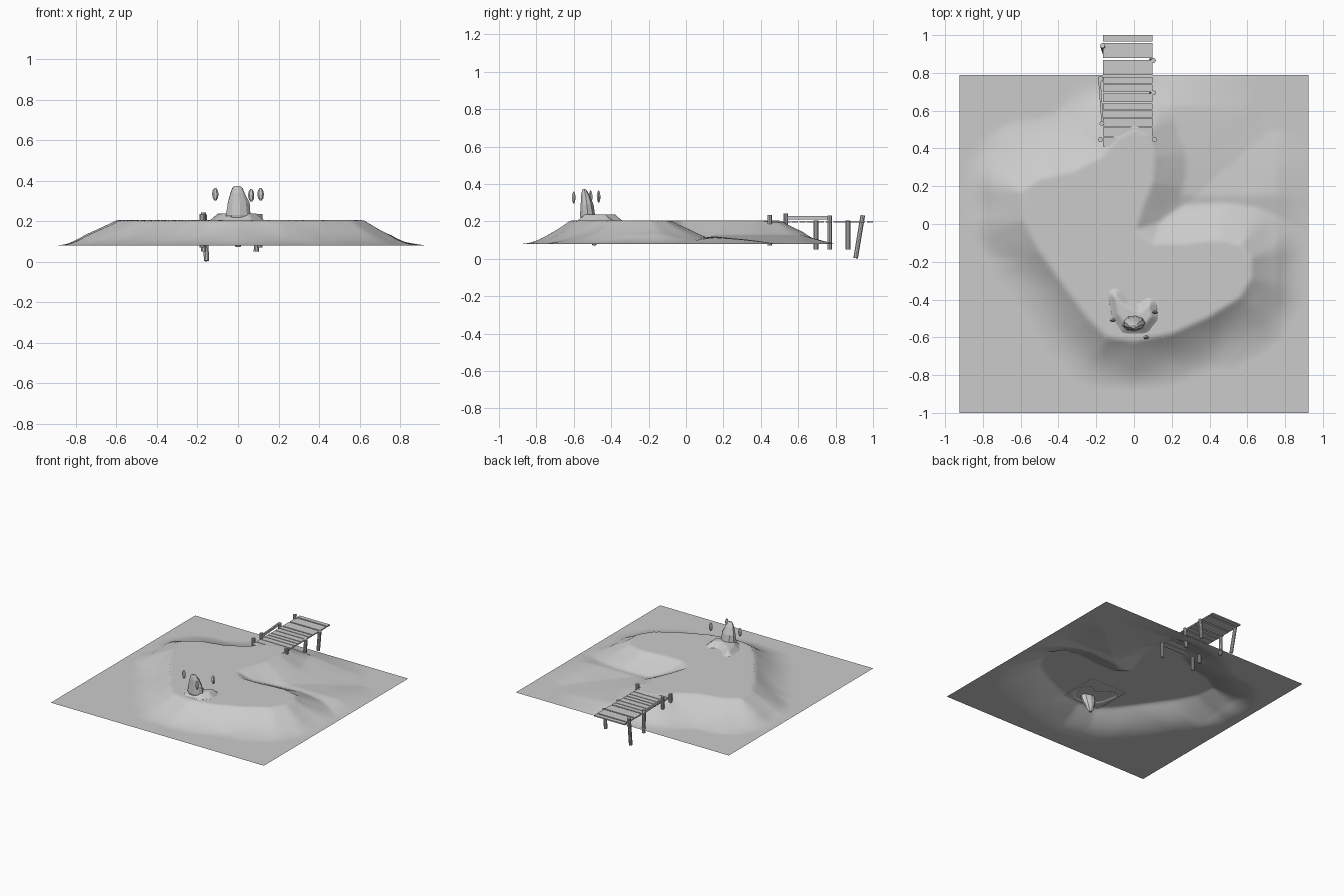
import bpy, math, random
from mathutils import Vector, noise

if "Cube" in bpy.data.objects:
    bpy.data.objects.remove(bpy.data.objects["Cube"])

random.seed(4)


def add_mesh(name, verts, faces, smooth=False):
    me = bpy.data.meshes.new(name)
    me.from_pydata(verts, [], faces)
    me.polygons.foreach_set("use_smooth", [smooth] * len(me.polygons))
    me.update()
    ob = bpy.data.objects.new(name, me)
    bpy.context.collection.objects.link(ob)
    return ob


def height_sheet(name, x0, x1, y0, y1, n, height):
    pts = []
    for j in range(n + 1):
        for i in range(n + 1):
            x, y = x0 + (x1 - x0) * i / n, y0 + (y1 - y0) * j / n
            pts.append((x, y, height(x, y)))
    w = n + 1
    faces = [(j * w + i, j * w + i + 1, (j + 1) * w + i + 1, (j + 1) * w + i)
             for j in range(n) for i in range(n)]
    return add_mesh(name, pts, faces, True)


def outside_distance(x, y, poly):
    """Distance to a polygon, zero inside it."""
    best, inside = 9.0, False
    for k, (ax, ay) in enumerate(poly):
        bx, by = poly[k - 1]
        dx, dy = bx - ax, by - ay
        t = max(0, min(1, ((x - ax) * dx + (y - ay) * dy) / (dx * dx + dy * dy)))
        best = min(best, math.hypot(x - ax - t * dx, y - ay - t * dy))
        if (ay > y) != (by > y) and x < ax + (y - ay) / dy * dx:
            inside = not inside
    return 0.0 if inside else best


def clamp(v):
    return max(0.0, min(1.0, v))


# Island: flat plateau with a bay on the right and flared banks
plateau = [(-.58, .02), (-.5, -.14), (-.36, -.34), (-.24, -.5), (-.14, -.6), (0, -.62),
           (.2, -.58), (.4, -.49), (.56, -.39), (.62, -.29), (.62, -.18), (.57, -.11),
           (.45, -.08), (.25, -.1), (.1, -.1), (.01, -.03), (.05, .1), (.1, .22),
           (.11, .36), (.07, .48), (0, .5), (-.08, .46), (-.17, .36), (-.32, .28),
           (-.5, .24), (-.6, .17)]


def island_height(x, y):
    d = outside_distance(x, y, plateau)
    if d == 0:
        return .205
    d *= 1 + .12 * noise.noise(Vector((x * 5, y * 5, 2)))
    south = clamp((-y + .02) / .2) * (1 - .6 * clamp((x - .45) / .2))
    g = (1 - clamp(d / (.33 - .06 * south))) ** (1.4 + .4 * south)
    # The bay floor keeps a long shallow slope outwards
    bay = clamp((x - .03) / .15) * clamp((y + .05) / .2)
    g = max(g, .5 * bay * clamp(1 - d / .65))
    edge = clamp(6 * min(.925 - abs(x), y + 1, .79 - y))
    return .08 + .125 * g * edge ** .8


height_sheet("island_ground", -.925, .925, -1, .79, 110, island_height)

# Small mound in front, its sheet tucked just under the plateau
mound = [(-.1, -.38), (-.05, -.43), (.03, -.47), (.08, -.43), (.09, -.49),
         (.05, -.54), (-.04, -.54), (-.08, -.48)]


def mound_height(x, y):
    t = clamp(outside_distance(x, y, mound) / .05)
    return .198 + .04 * (1 - t) ** 1.2


height_sheet("mound", -.16, .16, -.6, -.28, 32, mound_height)


def loft(name, rings, sides, jitter=0.0):
    """Rings are (x, y, z, radius x, radius y)."""
    verts, faces = [], []
    for cx, cy, z, rx, ry in rings:
        for i in range(sides):
            a = 2 * math.pi * i / sides
            j = 1 + random.uniform(-jitter, jitter)
            verts.append((cx + rx * j * math.cos(a), cy + ry * j * math.sin(a), z))
    for r in range(len(rings) - 1):
        for i in range(sides):
            a, b = r * sides + i, r * sides + (i + 1) % sides
            faces.append((a, b, b + sides, a + sides))
    faces.append(tuple(reversed(range(sides))))
    faces.append(tuple(range((len(rings) - 1) * sides, len(rings) * sides)))
    return add_mesh(name, verts, faces)


# Standing stone, running down through the ground to a blunt point
loft("standing_stone", [(0, -.49, .072, .012, .01), (0, -.495, .11, .034, .026),
                        (0, -.51, .17, .055, .042), (0, -.525, .23, .06, .042),
                        (0, -.53, .29, .054, .034), (-.003, -.537, .34, .036, .024),
                        (-.004, -.542, .362, .026, .014), (-.004, -.545, .374, .014, .007)], 9, .08)

# Floating shards around the stone
for k, (x, y, z) in enumerate([(-.112, -.51, .333), (.065, -.6, .328), (.112, -.467, .333)]):
    loft(f"floating_shard_{k + 1}",
         [(x, y, z - .032, .004, .003), (x, y, z - .018, .013, .009), (x, y, z + .004, .016, .011),
          (x, y, z + .02, .012, .008), (x, y, z + .031, .004, .003)], 6, .1)


def box(name, x0, x1, y0, y1, z0, z1, twist=0.0):
    c = Vector(((x0 + x1) / 2, (y0 + y1) / 2, (z0 + z1) / 2))
    v = [Vector((x, y, z)) - c for z in (z0, z1) for x, y in ((x0, y0), (x1, y0), (x1, y1), (x0, y1))]
    ob = add_mesh(name, v, [(3, 2, 1, 0), (4, 5, 6, 7), (0, 1, 5, 4), (1, 2, 6, 5),
                            (2, 3, 7, 6), (3, 0, 4, 7)])
    ob.location = c
    ob.rotation_euler.z = twist
    return ob


# Pier planks with uneven gaps
planks = [(.967, 1.0), (.878, .957), (.788, .868), (.745, .779), (.698, .739), (.645, .692),
          (.606, .639), (.565, .6), (.516, .56), (.462, .511), (.41, .457)]
for k, (a, b) in enumerate(planks):
    box(f"pier_plank_{k + 1}", -.165, .098, a, b, .194, .203)


def post(name, a, b, r=.013, sides=10):
    a, b = Vector(a), Vector(b)
    ob = loft(name, [(0, 0, 0, r, r), (0, 0, (b - a).length, r, r)], sides)
    ob.location = a
    ob.rotation_mode = 'QUATERNION'
    ob.rotation_quaternion = Vector((0, 0, 1)).rotation_difference(b - a)
    return ob


# Pier posts, one of them leaning
for k, (a, b) in enumerate([((-.155, .907, .004), (-.167, .945, .232)),
                            ((.09, .866, .05), (.103, .866, .203)),
                            ((.09, .695, .05), (.103, .695, .204)),
                            ((-.17, .768, .05), (-.175, .768, .23)),
                            ((-.17, .533, .09), (-.17, .533, .243)),
                            ((-.178, .447, .07), (-.178, .447, .235)),
                            ((.108, .447, .07), (.108, .447, .235))]):
    post(f"pier_post_{k + 1}", a, b)

# Handrail between two left posts
box("pier_handrail", -.181, -.169, .525, .78, .211, .23, math.radians(4))
